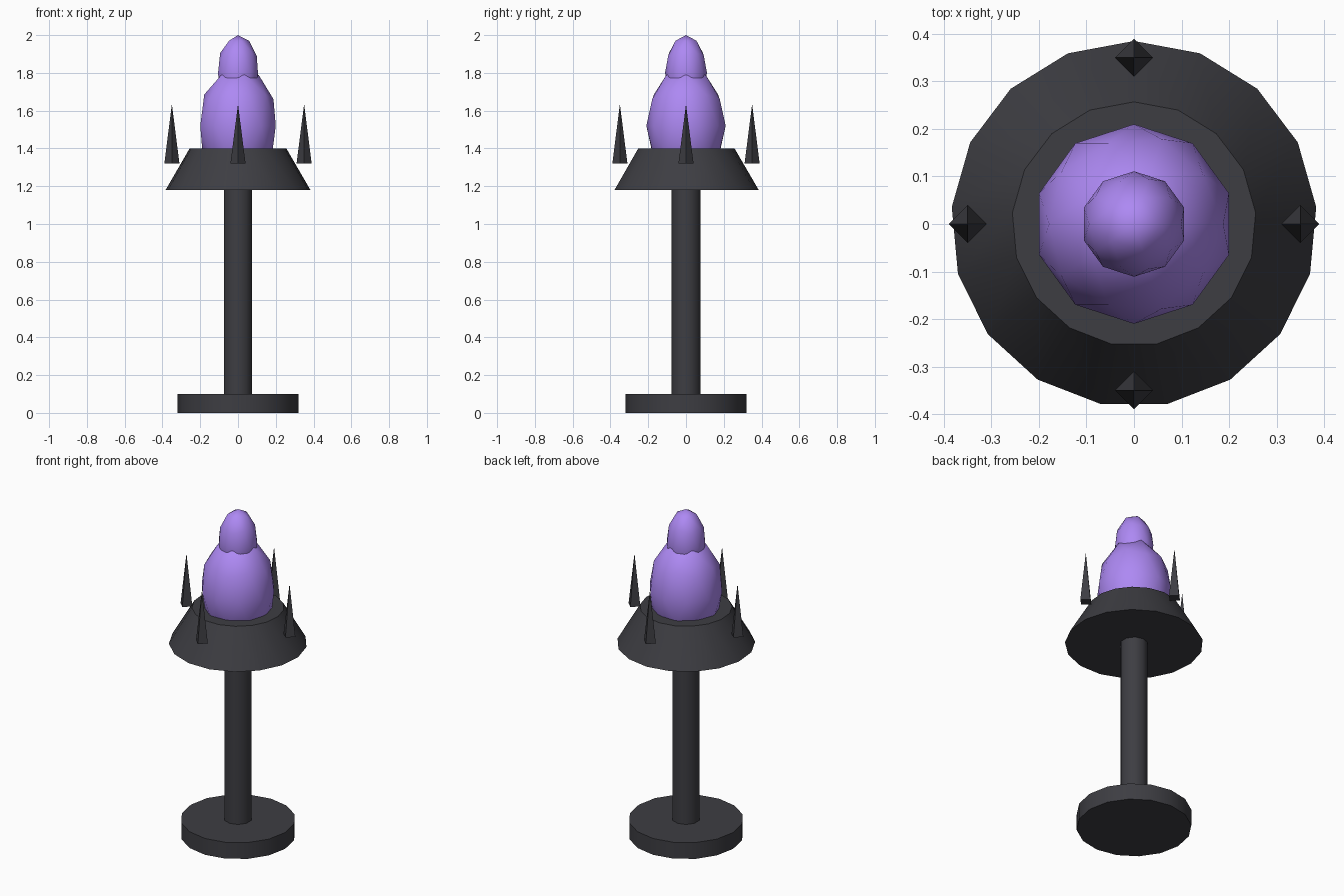
import bpy
from math import cos, sin, pi, radians

if "Cube" in bpy.data.objects:
    bpy.data.objects.remove(bpy.data.objects["Cube"])


def material(name, color):
    m = bpy.data.materials.new(name)
    m.diffuse_color = (*color, 1)
    m.use_nodes = True
    m.node_tree.nodes["Principled BSDF"].inputs["Base Color"].default_value = m.diffuse_color
    return m


iron = material("dark_iron", (0.047, 0.047, 0.055))
glow = material("violet_flame", (0.42, 0.25, 0.9))


def finish(name, mat, smooth_angle=None):
    ob = bpy.context.object
    ob.name = name
    ob.data.materials.append(mat)
    if smooth_angle:
        bpy.ops.object.shade_smooth_by_angle(angle=radians(smooth_angle))
    return ob


def cone(name, sides, r1, r2, z1, z2, x=0, y=0, smooth=None):
    bpy.ops.mesh.primitive_cone_add(vertices=sides, radius1=r1, radius2=r2,
                                    depth=z2 - z1, location=(x, y, (z1 + z2) / 2))
    return finish(name, iron, smooth)


def flame(name, r, half_height, z):
    bpy.ops.mesh.primitive_ico_sphere_add(subdivisions=2, radius=1, location=(0, 0, z))
    bpy.context.object.scale = (r, r, half_height)
    bpy.ops.object.transform_apply(location=False, rotation=False, scale=True)
    return finish(name, glow, 60)


# Stand: foot, pole and flared bowl
cone("foot", 16, 0.32, 0.32, 0, 0.1, smooth=35)
cone("pole", 10, 0.078, 0.078, 0.1, 1.18, smooth=40)
cone("bowl", 17, 0.385, 0.257, 1.18, 1.4, smooth=35)

# Four spikes around the bowl
for i in range(4):
    a = i * pi / 2
    cone(f"spike_{i + 1}", 4, 0.04, 0, 1.32, 1.635, 0.35 * cos(a), 0.35 * sin(a))

# Flame body and tip
flame("flame_body", 0.21, 0.315, 1.52)
flame("flame_tip", 0.111, 0.2, 1.8)
